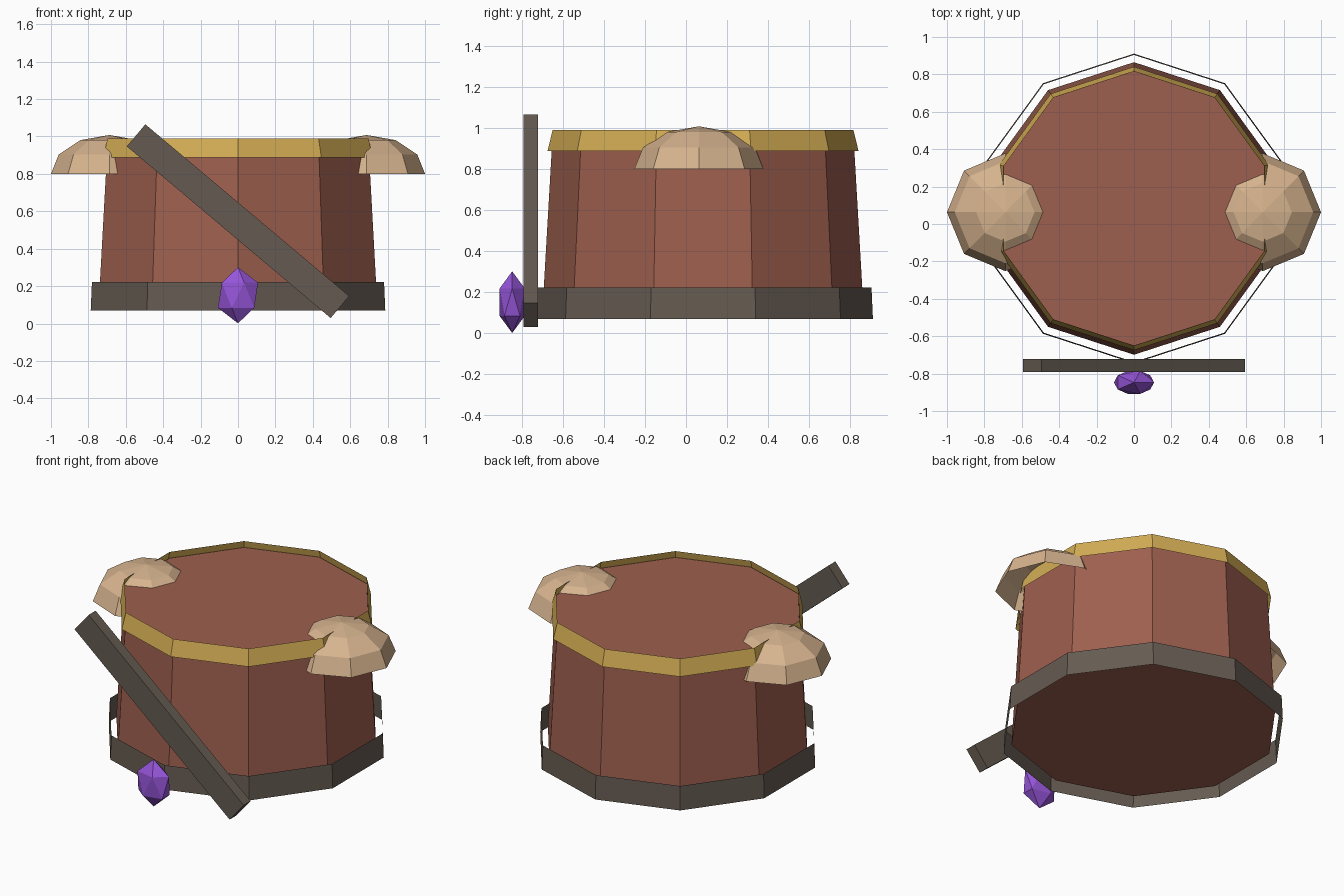
import bpy, bmesh, math
from mathutils import Matrix

if "Cube" in bpy.data.objects:
    bpy.data.objects.remove(bpy.data.objects["Cube"])

CY = 0.083  # y centre of the drum


def material(name, rgb):
    m = bpy.data.materials.new(name)
    m.diffuse_color = (*rgb, 1.0)
    m.use_nodes = True
    m.node_tree.nodes["Principled BSDF"].inputs["Base Color"].default_value = m.diffuse_color
    return m


BROWN = material("red_brown", (0.34, 0.115, 0.077))
GOLD = material("gold", (0.66, 0.42, 0.09))
GREY = material("dark_grey_brown", (0.13, 0.105, 0.083))
TAN = material("tan", (0.67, 0.45, 0.27))
PURPLE = material("purple", (0.30, 0.09, 0.68))


def finish(bm, name, mat):
    me = bpy.data.meshes.new(name)
    bm.to_mesh(me)
    bm.free()
    me.materials.append(mat)
    ob = bpy.data.objects.new(name, me)
    bpy.context.collection.objects.link(ob)
    return ob


def drum(name, mat, r0, z0, r1, z1, caps):
    """Ten-sided tapered tube with a corner pointing to the front."""
    bm = bmesh.new()
    rings = []
    for r, z in ((r0, z0), (r1, z1)):
        rings.append([bm.verts.new((r * math.cos(a), CY + r * math.sin(a), z))
                      for a in (math.pi / 2 + i * math.tau / 10 for i in range(10))])
    lo, hi = rings
    for i in range(10):
        j = (i + 1) % 10
        bm.faces.new((lo[i], lo[j], hi[j], hi[i]))
    if caps:
        bm.faces.new(lo[::-1])
        bm.faces.new(hi)
    return finish(bm, name, mat)


# Torso with the open belt and collar bands around it
drum("torso", BROWN, 0.782, 0.12, 0.734, 0.95, True)
drum("belt", GREY, 0.828, 0.07, 0.821, 0.222, False)
drum("collar", GOLD, 0.758, 0.887, 0.733, 0.99, False)

# Shoulder pads: open, flattened half spheres
for side, name in ((-1, "left_shoulder_pad"), (1, "right_shoulder_pad")):
    bm = bmesh.new()
    bmesh.ops.create_uvsphere(bm, u_segments=8, v_segments=6, radius=1)
    bmesh.ops.delete(bm, geom=[v for v in bm.verts if v.co.z < -0.01], context='VERTS')
    bm.transform(Matrix.Translation((side * 0.688, 0.063, 0.8))
                 @ Matrix.Diagonal((0.312, 0.315, 0.208, 1)))
    finish(bm, name, TAN)

# Diagonal strap across the front
bm = bmesh.new()
bmesh.ops.create_cube(bm, size=1)
bm.transform(Matrix.Translation((0, -0.757, 0.547))
             @ Matrix.Rotation(math.radians(40.1), 4, 'Y')
             @ Matrix.Diagonal((1.425, 0.07, 0.154, 1)))
finish(bm, "diagonal_strap", GREY)

# Gem at the front of the belt
bm = bmesh.new()
bmesh.ops.create_icosphere(bm, subdivisions=1, radius=1)
bm.transform(Matrix.Translation((0, -0.847, 0.151))
             @ Matrix.Diagonal((0.12, 0.072, 0.15, 1)))
finish(bm, "gem", PURPLE)
